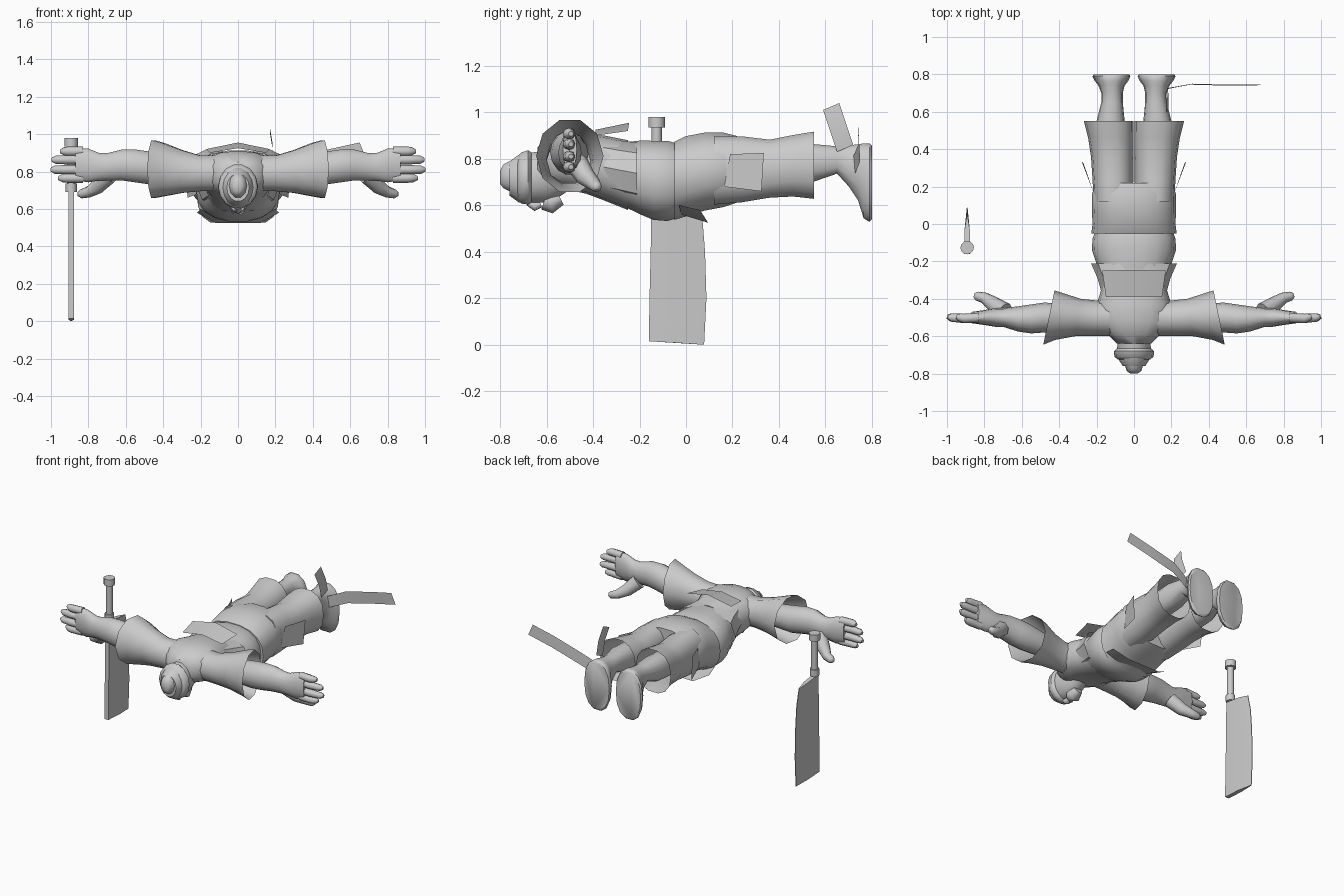
import bpy, bmesh, math
from mathutils import Vector

cube = bpy.data.objects.get("Cube")
if cube:
    bpy.data.objects.remove(cube, do_unlink=True)

grey = bpy.data.materials.new("plain grey")
grey.use_nodes = True
COLOR = (0.6, 0.6, 0.6, 1)
grey.diffuse_color = COLOR
grey.node_tree.nodes["Principled BSDF"].inputs["Base Color"].default_value = COLOR


def finish(name, bm, angle=50):
    bmesh.ops.recalc_face_normals(bm, faces=bm.faces)
    mesh = bpy.data.meshes.new(name)
    bm.to_mesh(mesh)
    bm.free()
    mesh.materials.append(grey)
    for poly in mesh.polygons:
        poly.use_smooth = True
    mesh.set_sharp_from_angle(angle=math.radians(angle))
    obj = bpy.data.objects.new(name, mesh)
    bpy.context.collection.objects.link(obj)
    return obj


def skin(bm, rings, caps):
    """Join rings of verts with quads and close the chosen ends."""
    for a, b in zip(rings, rings[1:]):
        n = len(a)
        for i in range(n):
            j = (i + 1) % n
            bm.faces.new((a[i], a[j], b[j], b[i]))
    if caps[0]:
        bm.faces.new(rings[0])
    if caps[1]:
        bm.faces.new(rings[-1])


def loft(name, axis, sections, side=1, sides=14, power=0.85, caps=(1, 1), slant=0, angle=50):
    """Sections are (position, low, high, z low, z high) along x or y."""
    bm = bmesh.new()
    rings = []
    for k, (pos, u0, u1, z0, z1) in enumerate(sections):
        ring = []
        for i in range(sides):
            t = math.tau * i / sides
            c, s = math.cos(t), math.sin(t)
            c = math.copysign(abs(c) ** power, c)
            s = math.copysign(abs(s) ** power, s)
            u = (u0 + u1) / 2 + c * (u1 - u0) / 2
            z = (z0 + z1) / 2 + s * (z1 - z0) / 2
            p = pos - slant * c * k / (len(sections) - 1)
            co = (p, u, z) if axis == "x" else (u, p, z)
            ring.append(bm.verts.new((co[0] * side, co[1], co[2])))
        rings.append(ring)
    skin(bm, rings, caps)
    return finish(name, bm, angle)


def centred(rows):
    return [(y, -w, w, z0, z1) for y, w, z0, z1 in rows]


def tube(name, path, radii, side=1, sides=8):
    """A round limb along a path."""
    bm = bmesh.new()
    pts = [Vector((x * side, y, z)) for x, y, z in path]
    rings = []
    for i, p in enumerate(pts):
        d = pts[min(i + 1, len(pts) - 1)] - pts[max(i - 1, 0)]
        q = d.to_track_quat("Z", "Y")
        ring = [math.tau * k / sides for k in range(sides)]
        rings.append([bm.verts.new(p + q @ Vector((math.cos(t), math.sin(t), 0)) * radii[i])
                      for t in ring])
    skin(bm, rings, (1, 1))
    return finish(name, bm, 60)


def sheet(name, edge_a, edge_b, side=1):
    """A thin cloth strip between two edges."""
    bm = bmesh.new()
    a, b = [[bm.verts.new((x * side, y, z)) for x, y, z in e] for e in (edge_a, edge_b)]
    for i in range(len(a) - 1):
        bm.faces.new((a[i], a[i + 1], b[i + 1], b[i]))
    return finish(name, bm, 30)


# Head, pointing to -y with the face down
loft("head", "y", centred([
    (-.76, .06, .64, .79), (-.72, .085, .61, .82), (-.66, .09, .61, .83),
    (-.6, .085, .61, .84), (-.55, .075, .63, .85), (-.48, .07, .68, .86)]), power=1)
loft("hair_bun", "y", centred([
    (-.8, .02, .69, .75), (-.785, .04, .67, .78), (-.765, .045, .66, .79),
    (-.74, .06, .65, .8)]), sides=10, power=1)
loft("headband", "y", centred([
    (-.725, .085, .62, .81), (-.71, .105, .605, .83), (-.68, .107, .6, .84),
    (-.665, .09, .61, .83)]), power=1)
tube("nose", [(0, -.68, .61), (0, -.65, .595), (0, -.625, .605)], [.012, .02, .014])
tube("chin", [(0, -.61, .62), (0, -.58, .61), (0, -.54, .63)], [.04, .045, .03])

# Torso and hips
loft("shirt", "y", centred([
    (-.64, .09, .72, .85), (-.59, .14, .68, .89), (-.52, .2, .67, .91),
    (-.43, .2, .65, .91), (-.35, .175, .62, .9), (-.25, .18, .58, .88)]), sides=16)
loft("belly", "y", centred([
    (-.3, .165, .61, .87), (-.2, .205, .56, .88), (-.14, .225, .535, .88),
    (-.08, .222, .53, .88), (-.045, .21, .54, .87)]), sides=18)
loft("trouser_hips", "y", centred([
    (-.05, .228, .535, .875), (0, .222, .55, .9), (.08, .225, .575, .915),
    (.16, .225, .59, .915), (.22, .2, .61, .9)]), sides=18)

# Flared jacket hem, back panel and sash
loft("jacket_hem", "y", centred([
    (-.38, .17, .64, .9), (-.29, .195, .62, .885), (-.21, .23, .6, .875)]),
     sides=10, caps=(0, 0), angle=25)
sheet("back_panel", [(-.15, -.39, .9), (0, -.39, .925), (.15, -.39, .9)],
      [(-.17, -.25, .92), (0, -.245, .955), (.17, -.25, .92)])
sheet("front_sash", [(-.2, -.03, .6), (-.12, -.02, .56), (.12, -.02, .56), (.2, -.03, .6)],
      [(-.22, .06, .58), (-.12, .095, .525), (.12, .095, .525), (.22, .06, .58)])

for side, word in ((1, "left"), (-1, "right")):
    # Sleeve and forearm
    loft(word + "_sleeve", "x", [
        (.1, -.6, -.4, .69, .89), (.2, -.6, -.41, .69, .89), (.3, -.6, -.4, .68, .92),
        (.4, -.62, -.37, .66, .96), (.455, -.645, -.355, .65, .975)],
        side, sides=10, power=1, caps=(1, 0), slant=.03, angle=40)
    loft(word + "_forearm", "x", [
        (.3, -.57, -.43, .74, .88), (.48, -.58, -.42, .73, .91), (.55, -.585, -.43, .74, .92),
        (.62, -.575, -.44, .75, .92), (.7, -.55, -.45, .75, .9), (.74, -.55, -.45, .75, .9),
        (.8, -.54, -.46, .74, .925), (.87, -.53, -.47, .75, .93)], side, power=1)
    # Fingers stacked in height, thumb hanging below
    for finger, z, tip in (("index", .765, .96), ("middle", .81, 1), ("ring", .863, .995),
                           ("little", .908, .95)):
        tube(f"{word}_{finger}_finger",
             [(.83, -.5, z), (.91, -.505, z), (tip - .02, -.5, z), (tip, -.495, z)],
             [.026, .025, .022, .011], side)
    tube(word + "_thumb", [(.69, -.47, .78), (.75, -.43, .72), (.8, -.395, .69),
                           (.84, -.385, .68), (.855, -.38, .68)],
         [.05, .042, .03, .024, .012], side)

    # Trouser leg, side flap and bare foot
    loft(word + "_trouser_leg", "y", [
        (.12, .01, .215, .6, .9), (.24, .003, .222, .61, .9), (.36, .004, .23, .63, .885),
        (.46, .003, .245, .635, .905), (.55, .003, .268, .625, .92)],
        side, caps=(1, 0))
    sheet(word + "_side_flap", [(.225, .19, .82), (.215, .165, .68)],
          [(.28, .335, .825), (.27, .325, .66)], side)
    loft(word + "_foot", "y", [
        (.42, .05, .2, .69, .86), (.55, .05, .2, .7, .865), (.65, .06, .175, .735, .855),
        (.7, .06, .175, .68, .86), (.74, .05, .19, .62, .865), (.765, .03, .21, .54, .87),
        (.79, .02, .222, .525, .87), (.8, .025, .215, .535, .86)], side)

# Ribbons tied at the left ankle
sheet("short_ribbon", [(.18, .65, .83), (.185, .62, .92), (.17, .59, 1.01)],
      [(.18, .72, .86), (.185, .69, .95), (.17, .66, 1.04)])
sheet("long_ribbon", [(.17, .72, .81), (.3, .745, .87), (.49, .74, .92), (.65, .74, .955)],
      [(.17, .725, .73), (.31, .75, .79), (.5, .745, .84), (.68, .745, .88)])

# Upright cleaver beside the right hand
KX, KY = -.892, -.126
for part, low, high, r in (("handle", .72, .95, .022), ("pommel", .935, .98, .036),
                           ("collar", .69, .735, .03)):
    tube("cleaver_" + part, [(KX, KY, low), (KX, KY, high)], [r, r], sides=12)

# Blade wedge, thick at the spine and thin at the edge
bm = bmesh.new()
levels = []
for z_spine, z_edge, spine, edge in ((.015, 0, -.16, .078), (.2, .2, -.157, .088),
                                     (.4, .4, -.152, .082), (.55, .55, -.15, .07),
                                     (.69, .66, -.148, .045)):
    levels.append([bm.verts.new((KX + dx, y, z)) for dx, y, z in (
        (-.015, spine, z_spine), (.015, spine, z_spine), (.014, -.03, (z_spine + z_edge) / 2),
        (.002, edge, z_edge), (-.002, edge, z_edge), (-.014, -.03, (z_spine + z_edge) / 2))])
skin(bm, levels, (1, 1))
finish("cleaver_blade", bm, 30)
